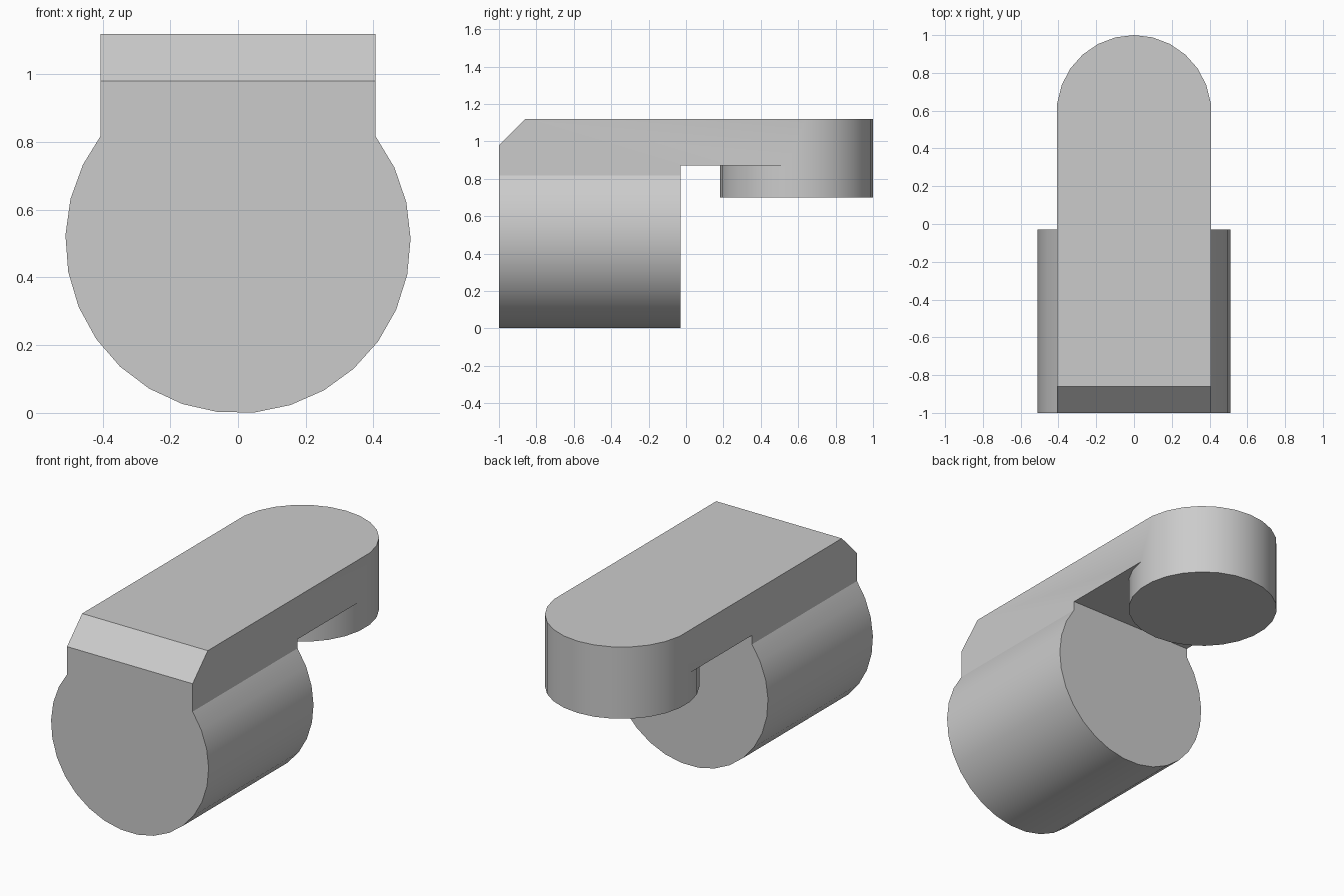
import bpy, bmesh
from math import sin, cos, acos, pi, radians
from mathutils import Vector

cube = bpy.data.objects.get("Cube")
if cube:
    bpy.data.objects.remove(cube, do_unlink=True)

grey = bpy.data.materials.new("plain grey")
grey.use_nodes = True
colour = (0.6, 0.6, 0.6, 1)
grey.diffuse_color = colour
grey.node_tree.nodes["Principled BSDF"].inputs["Base Color"].default_value = colour

BARREL_R, BARREL_Z = 0.51, 0.509
POST_R, POST_Y, SIDES = 0.4095, 0.5905, 26
TOP, UNDERSIDE = 1.12, 0.87
HALF = round(POST_R * cos(pi / SIDES), 4)


def prism(name, points, along, chamfer=0):
    """Extrude a closed outline; optionally chamfer its upper front edge."""
    bm = bmesh.new()
    face = bm.faces.new([bm.verts.new([round(c, 4) for c in p]) for p in points])
    new = bmesh.ops.extrude_face_region(bm, geom=[face], use_keep_orig=True)["geom"]
    bmesh.ops.translate(bm, vec=Vector(along),
                        verts=[v for v in new if isinstance(v, bmesh.types.BMVert)])
    bmesh.ops.recalc_face_normals(bm, faces=bm.faces)
    if chamfer:
        edge = [e for e in bm.edges
                if all(v.co.z > TOP - 0.01 and v.co.y < -0.99 for v in e.verts)]
        bmesh.ops.bevel(bm, geom=edge, offset=chamfer, segments=1, affect='EDGES')
    mesh = bpy.data.meshes.new(name)
    bm.to_mesh(mesh)
    bm.free()
    mesh.materials.append(grey)
    obj = bpy.data.objects.new(name, mesh)
    bpy.context.collection.objects.link(obj)
    return obj


# Barrel: round below, with a straight neck rising into the arm
start = acos(HALF / BARREL_R)
angles = [start - radians(12.16) * k for k in range(21)] + [-pi - start]
profile = [(BARREL_R * cos(a), -1, BARREL_Z + BARREL_R * sin(a)) for a in angles]
profile += [(-HALF, -1, 0.93), (HALF, -1, 0.93)]
profile[0] = (HALF, -1, profile[0][2])
profile[21] = (-HALF, -1, profile[0][2])
barrel = prism("barrel", profile, (0, 0.97, 0))

# Flat arm with a chamfered front edge
arm = prism("arm", [(-HALF, -1, UNDERSIDE), (HALF, -1, UNDERSIDE),
                    (HALF, POST_Y, UNDERSIDE), (-HALF, POST_Y, UNDERSIDE)],
            (0, 0, TOP - UNDERSIDE), chamfer=0.14)

# Round post at the back end of the arm
circle = [2 * pi * (k + 0.5) / SIDES for k in range(SIDES)]
post = prism("post", [(POST_R * cos(a), POST_Y + POST_R * sin(a), 0.70) for a in circle],
             (0, 0, TOP - 0.70))

# Join everything into one clean solid
body = arm
body.name = "body"
bpy.ops.object.select_all(action='DESELECT')
body.select_set(True)
bpy.context.view_layer.objects.active = body
for part in (barrel, post):
    mod = body.modifiers.new("join", 'BOOLEAN')
    mod.operation, mod.solver, mod.object = 'UNION', 'EXACT', part
    bpy.ops.object.modifier_apply(modifier=mod.name)
    bpy.data.objects.remove(part, do_unlink=True)

bm = bmesh.new()
bm.from_mesh(body.data)
bmesh.ops.remove_doubles(bm, verts=bm.verts, dist=0.0005)
bmesh.ops.dissolve_limit(bm, angle_limit=radians(1), verts=bm.verts, edges=bm.edges)
bm.to_mesh(body.data)
bm.free()
bpy.ops.object.shade_smooth_by_angle(angle=radians(30))
